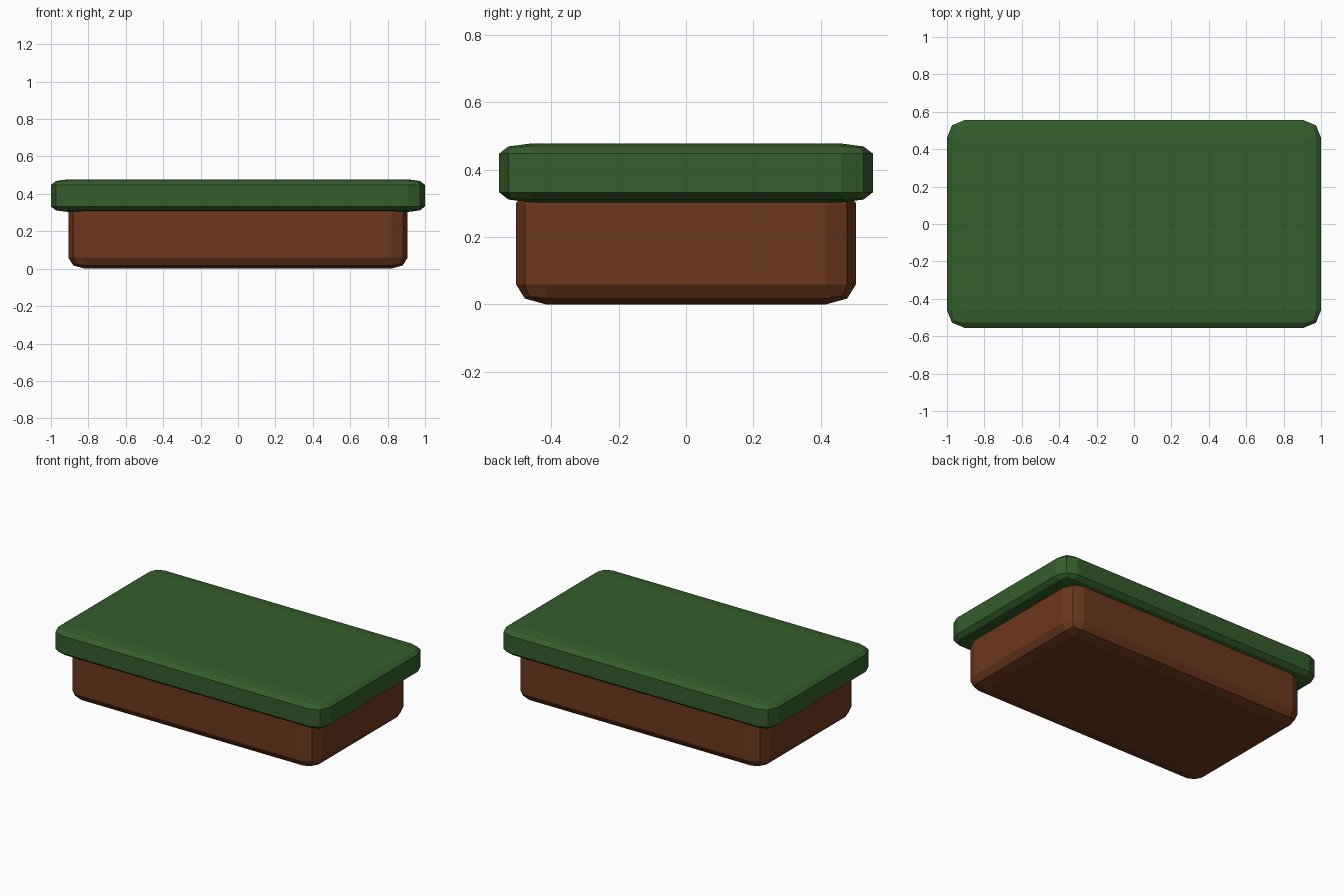
import bpy, bmesh
from mathutils import Vector

if "Cube" in bpy.data.objects:
    bpy.data.objects.remove(bpy.data.objects["Cube"])


def material(name, rgb):
    m = bpy.data.materials.new(name)
    m.diffuse_color = (*rgb, 1.0)
    m.use_nodes = True
    m.node_tree.nodes["Principled BSDF"].inputs["Base Color"].default_value = m.diffuse_color
    return m


def rounded_slab(name, width, depth, z0, z1, radius, radius_z, mat):
    """Box with two-step rounded edges; the rounding is flattened in z."""
    squash = radius_z / radius
    height = (z1 - z0) / squash
    bm = bmesh.new()
    bmesh.ops.create_cube(bm, size=1.0)
    bmesh.ops.scale(bm, vec=Vector((width, depth, height)), verts=bm.verts)
    bmesh.ops.bevel(bm, geom=bm.edges[:], offset=radius, offset_type='OFFSET',
                    segments=2, profile=0.5, affect='EDGES')
    bmesh.ops.scale(bm, vec=Vector((1, 1, squash)), verts=bm.verts)
    bmesh.ops.translate(bm, vec=Vector((0, 0, (z0 + z1) / 2)), verts=bm.verts)
    bmesh.ops.recalc_face_normals(bm, faces=bm.faces[:])
    mesh = bpy.data.meshes.new(name)
    bm.to_mesh(mesh)
    bm.free()
    mesh.materials.append(mat)
    obj = bpy.data.objects.new(name, mesh)
    bpy.context.collection.objects.link(obj)
    return obj


brown = material("brown", (0.15, 0.04, 0.012))
green = material("green", (0.035, 0.11, 0.025))

# Lower block, its top hidden inside the slab above
rounded_slab("base_block", 1.815, 1.01, 0.0, 0.36, 0.09, 0.06, brown)
# Overhanging top slab
rounded_slab("top_slab", 2.0, 1.11, 0.303, 0.478, 0.093, 0.03, green)
